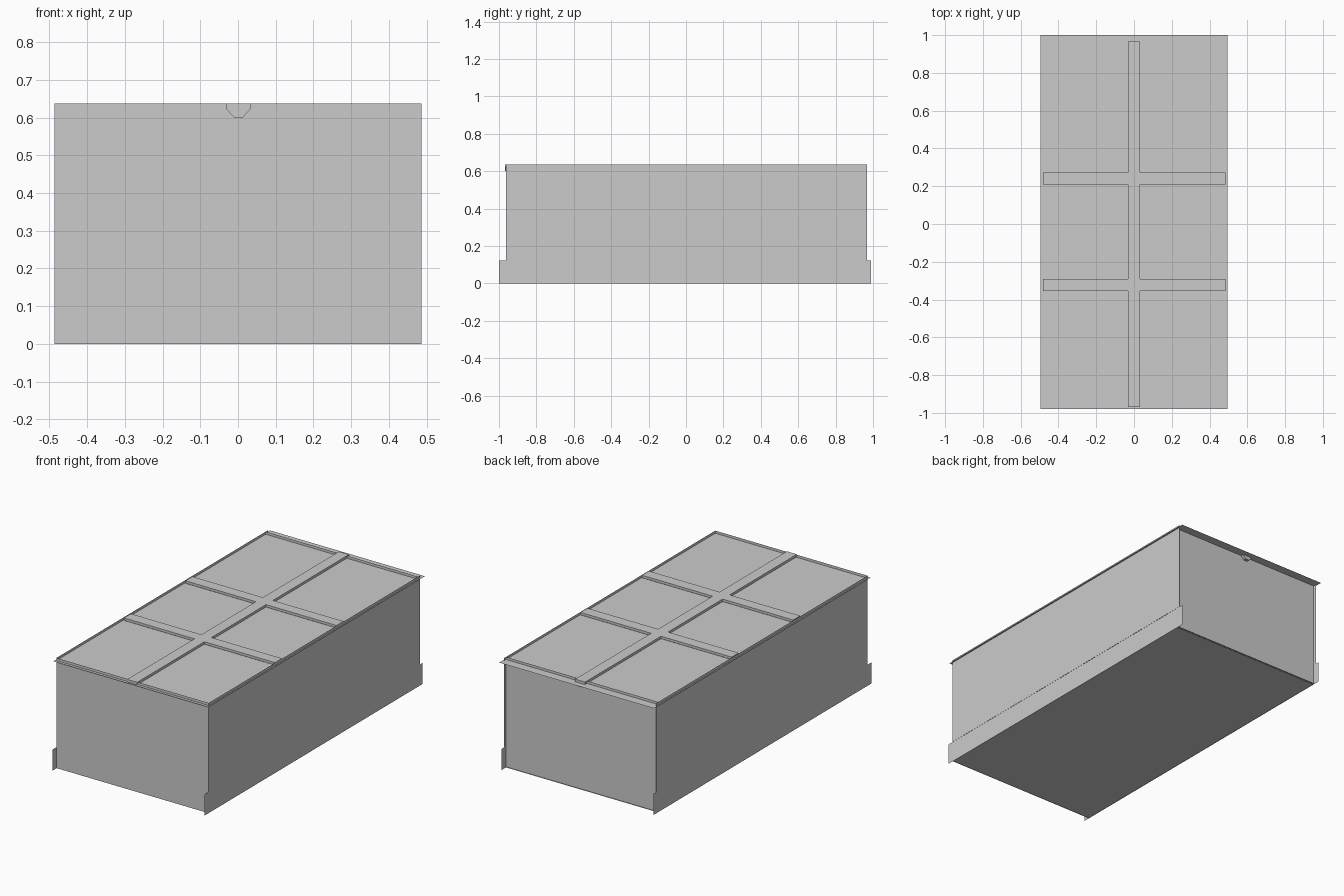
import bpy

if "Cube" in bpy.data.objects:
    bpy.data.objects.remove(bpy.data.objects["Cube"])

BAND_TOP, TOP, SOIL_Z = 0.122, 0.637, 0.622


def mesh_object(name, verts, faces):
    mesh = bpy.data.meshes.new(name)
    mesh.from_pydata(verts, [], faces)
    mesh.update()
    obj = bpy.data.objects.new(name, mesh)
    bpy.context.collection.objects.link(obj)
    return obj


def panel_x(name, x, y0, y1, z0, z1):
    """Thin upright sheet facing left or right."""
    order = (0, 1, 2, 3) if x > 0 else (3, 2, 1, 0)
    mesh_object(name, [(x, y0, z0), (x, y1, z0), (x, y1, z1), (x, y0, z1)], [order])


def panel_y(name, y, x0, x1, z0, z1):
    """Thin upright sheet facing front or back."""
    order = (0, 1, 2, 3) if y < 0 else (3, 2, 1, 0)
    mesh_object(name, [(x0, y, z0), (x1, y, z0), (x1, y, z1), (x0, y, z1)], [order])


def sheet(name, x0, x1, y0, y1, z, up=True):
    order = (0, 1, 2, 3) if up else (3, 2, 1, 0)
    mesh_object(name, [(x0, y0, z), (x1, y0, z), (x1, y1, z), (x0, y1, z)], [order])


# Chamfered cross-section shared by all beams: offset across, height
PROFILE = [(-0.032, TOP), (-0.032, 0.623), (-0.012, 0.601),
           (0.012, 0.601), (0.032, 0.623), (0.032, TOP)]


def beam(name, start, end, offset, along_y):
    verts = []
    for t in (start, end):
        for a, z in PROFILE:
            verts.append((a + offset, t, z) if along_y else (t, offset - a, z))
    n = len(PROFILE)
    faces = [tuple(range(n)), tuple(reversed(range(n, 2 * n)))]
    faces += [(i, i + n, (i + 1) % n + n, (i + 1) % n) for i in range(n)]
    mesh_object(name, verts, faces)


# Long side walls and the lower boards that run past the corners
for label, s in (("left", -1), ("right", 1)):
    panel_x(f"{label}_wall", s * 0.487, -0.963, 0.968, BAND_TOP, TOP)
    panel_x(f"{label}_lower_board", s * 0.486, -1.0, 0.99, 0, BAND_TOP)

# Short end walls with their lower boards; the back is slightly inset
for label, y in (("front", -0.963), ("back", 0.948)):
    panel_y(f"{label}_wall", y, -0.487, 0.487, BAND_TOP, TOP)
    panel_y(f"{label}_lower_board", y, -0.486, 0.486, 0, BAND_TOP)

# Recessed filling, poking slightly through the walls, and the base
sheet("filling_surface", -0.495, 0.495, -0.98, 1.0, SOIL_Z)
sheet("base", -0.486, 0.486, -0.963, 0.955, 0.002, up=False)

# Beams dividing the top into six bays
beam("long_beam", -0.968, 0.966, 0.001, True)
for i, y in enumerate((-0.322, 0.24)):
    beam(f"cross_beam_{i + 1}", -0.482, 0.484, y, False)
